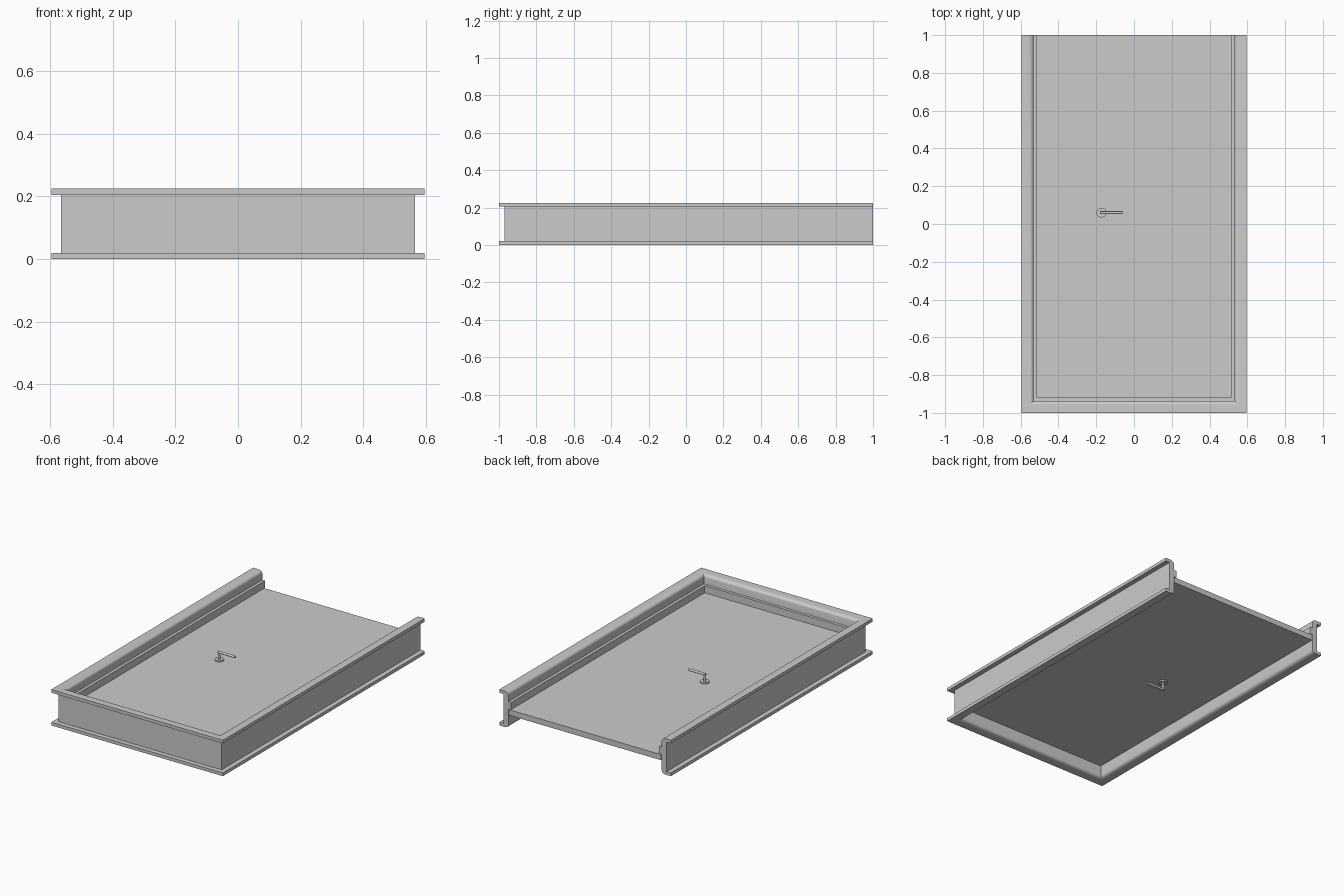
import bpy, bmesh, math
from mathutils import Matrix

if "Cube" in bpy.data.objects:
    bpy.data.objects.remove(bpy.data.objects["Cube"])

W, L, H = 0.595, 1.0, 0.225      # half width, half length, frame depth
DOOR_TOP, DOOR_BOTTOM = 0.117, 0.082


def make_object(name, bm):
    bmesh.ops.recalc_face_normals(bm, faces=bm.faces)
    mesh = bpy.data.meshes.new(name)
    bm.to_mesh(mesh)
    bm.free()
    obj = bpy.data.objects.new(name, mesh)
    bpy.context.collection.objects.link(obj)
    return obj


def mitred_u(name, profile):
    """Sweep (inset, z) profile down one side, across the front, up the other."""
    bm = bmesh.new()
    rings = []
    for sx, end in ((-1, L), (-1, None), (1, None), (1, L)):
        rings.append([bm.verts.new((sx * (W - d), end if end else -L + d, z))
                      for d, z in profile])
    n = len(profile)
    for a, b in zip(rings, rings[1:]):
        for i in range(n):
            j = (i + 1) % n
            bm.faces.new((a[i], a[j], b[j], b[i]))
    bm.faces.new(rings[0])
    bm.faces.new(rings[-1])
    return make_object(name, bm)


def smooth(obj, angle=30):
    bpy.ops.object.select_all(action='DESELECT')
    obj.select_set(True)
    bpy.context.view_layer.objects.active = obj
    bpy.ops.object.shade_smooth_by_angle(angle=math.radians(angle))


def box(name, lo, hi):
    bm = bmesh.new()
    size = [h - l for l, h in zip(lo, hi)]
    mid = [(h + l) / 2 for l, h in zip(lo, hi)]
    bmesh.ops.create_cube(bm, size=1, matrix=Matrix.Translation(mid) @ Matrix.Diagonal((*size, 1)))
    return make_object(name, bm)


def cylinder(bm, centre, radius, depth, axis='Z', segments=16):
    rot = Matrix.Rotation(math.pi / 2, 4, 'Y') if axis == 'X' else Matrix()
    bmesh.ops.create_cone(bm, cap_ends=True, segments=segments, radius1=radius,
                          radius2=radius, depth=depth,
                          matrix=Matrix.Translation(centre) @ rot)


# Jamb with outer flanges and rounded inner casing edges, top and bottom
upper = [(0.03, 0.205), (0.0, 0.205), (0.0, H)]
for k in range(5):
    t = math.radians(90 - 90 * k / 4)
    upper.append((0.036 + 0.027 * math.cos(t), H - 0.018 + 0.018 * math.sin(t)))
lower = [(d, H - z) for d, z in reversed(upper)]
smooth(mitred_u("door_frame", upper + lower))

# Stop strip that the door closes against
mitred_u("door_stop", [(0.058, 0.12), (0.081, 0.12), (0.081, 0.165), (0.058, 0.165)])

# Door leaf
box("door_leaf", (-0.528, -0.933, DOOR_BOTTOM), (0.528, L, DOOR_TOP))

# Lever handle on each face: rose, stem and lever
HX, HY = -0.172, 0.06
for name, base, s in (("upper_handle", DOOR_TOP, 1), ("lower_handle", DOOR_BOTTOM, -1)):
    bm = bmesh.new()
    cylinder(bm, (HX, HY, base + s * 0.004), 0.026, 0.008, segments=24)
    cylinder(bm, (HX, HY, base + s * 0.027), 0.0075, 0.054)
    cylinder(bm, (HX + 0.052, HY, base + s * 0.05), 0.0075, 0.119, 'X')
    smooth(make_object(name, bm))
